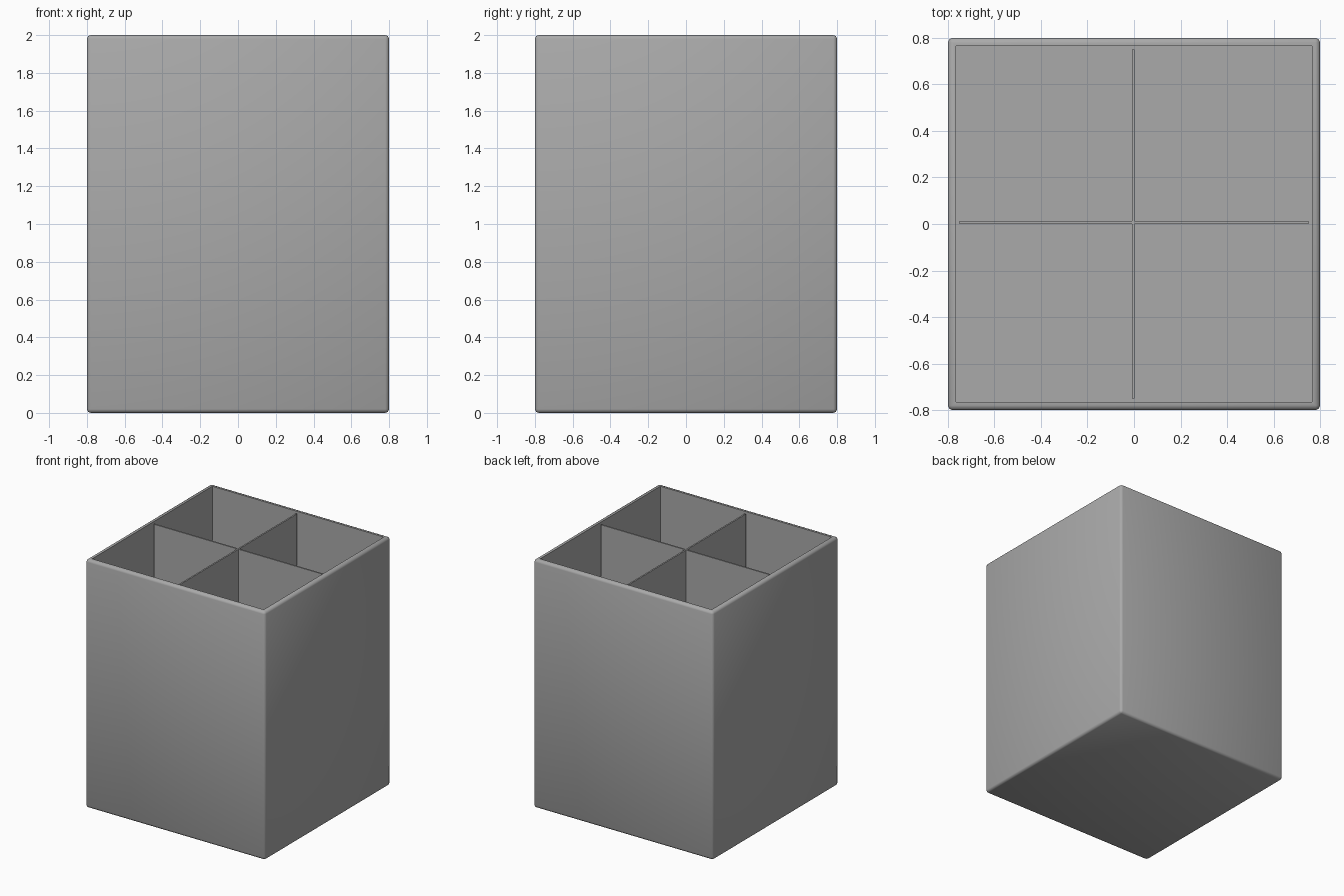
import bpy, bmesh, math

if "Cube" in bpy.data.objects:
    bpy.data.objects.remove(bpy.data.objects["Cube"], do_unlink=True)

HALF, TOP, WALL, FLOOR = 0.8, 2.0, 0.05, 0.05

grey = bpy.data.materials.new("plain grey")
grey.use_nodes = True
grey.diffuse_color = (0.4, 0.4, 0.4, 1)
grey.node_tree.nodes["Principled BSDF"].inputs["Base Color"].default_value = (0.4, 0.4, 0.4, 1)


def add_object(name, bm, smooth=False):
    mesh = bpy.data.meshes.new(name)
    bm.to_mesh(mesh)
    bm.free()
    mesh.materials.append(grey)
    obj = bpy.data.objects.new(name, mesh)
    bpy.context.collection.objects.link(obj)
    if smooth:
        bpy.ops.object.select_all(action="DESELECT")
        obj.select_set(True)
        bpy.context.view_layer.objects.active = obj
        bpy.ops.object.shade_smooth_by_angle(angle=math.radians(50))
    return obj


def box(x0, x1, y0, y1, z0, z1):
    bm = bmesh.new()
    bmesh.ops.create_cube(bm, size=1)
    for v in bm.verts:
        v.co.x = x1 if v.co.x > 0 else x0
        v.co.y = y1 if v.co.y > 0 else y0
        v.co.z = z1 if v.co.z > 0 else z0
    return bm


# Open square container: inset the top, sink it to the floor, soften outer edges
bm = box(-HALF, HALF, -HALF, HALF, 0, TOP)
outer = list(bm.edges)
bm.faces.ensure_lookup_table()
top = max(bm.faces, key=lambda f: f.calc_center_median().z)
bmesh.ops.inset_individual(bm, faces=[top], thickness=WALL)
well = bmesh.ops.extrude_discrete_faces(bm, faces=[top])["faces"][0]
for v in well.verts:
    v.co.z = FLOOR
bmesh.ops.remove_doubles(bm, verts=bm.verts, dist=0.0001)
bmesh.ops.bevel(bm, geom=outer, offset=0.02, segments=2, profile=0.5, affect="EDGES")
bmesh.ops.recalc_face_normals(bm, faces=bm.faces)
add_object("container", bm, smooth=True)

# Thin crossed dividers, just below the rim
INNER, DIV_TOP = HALF - WALL, TOP - 0.01
add_object("cross_divider", box(-INNER, INNER, 0, 0.012, FLOOR, DIV_TOP))
add_object("long_divider", box(-0.009, 0.003, -INNER, INNER, FLOOR, DIV_TOP - 0.001))
